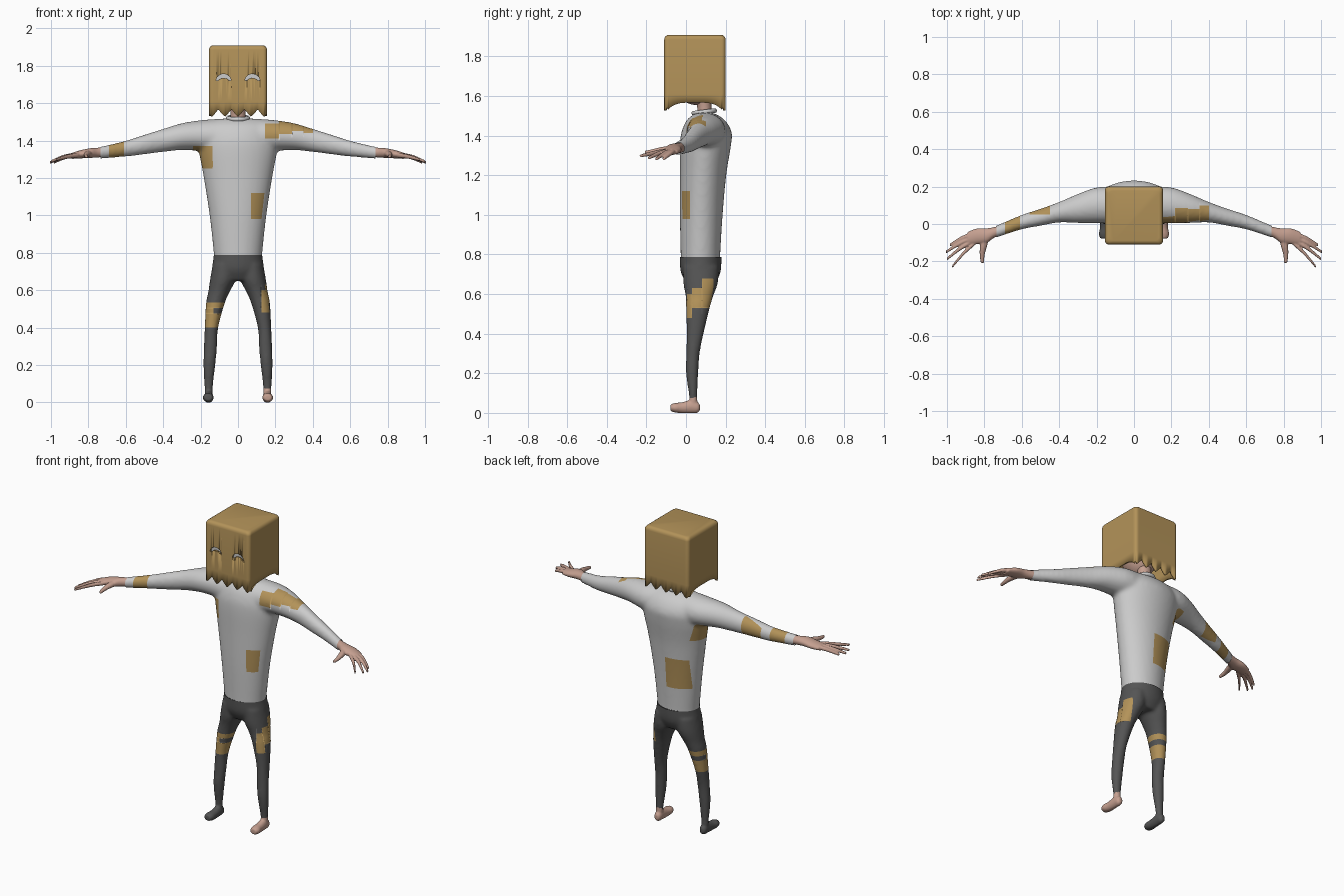
import bpy, bmesh, math
from mathutils import Vector

if "Cube" in bpy.data.objects:
    bpy.data.objects.remove(bpy.data.objects["Cube"])


def mat(name, r, g, b):
    m = bpy.data.materials.new(name)
    m.diffuse_color = (r, g, b, 1)
    m.use_nodes = True
    m.node_tree.nodes["Principled BSDF"].inputs["Base Color"].default_value = m.diffuse_color
    return m


CLOTH = mat("light_cloth", .68, .68, .68)
DARK = mat("dark_cloth", .09, .09, .09)
CARD = mat("brown_paper", .45, .29, .1)
SKIN = mat("skin", .56, .35, .28)
WHITE = mat("eye_white", .8, .8, .8)


def make(name, bm, *mats):
    bmesh.ops.recalc_face_normals(bm, faces=bm.faces)
    me = bpy.data.meshes.new(name)
    bm.to_mesh(me)
    bm.free()
    ob = bpy.data.objects.new(name, me)
    bpy.context.collection.objects.link(ob)
    for m in mats:
        me.materials.append(m)
    for p in me.polygons:
        p.use_smooth = True
    return ob


def loft(bm, rings, axis, side=1, n=24, steps=5):
    """Smooth tube through elliptical rings (x, y, z, radius_u, radius_v)."""
    u, v = [a for a in range(3) if a != axis]
    dense = []
    for i in range(len(rings) - 1):
        a, b, c, d = (rings[min(max(i + k, 0), len(rings) - 1)] for k in (-1, 0, 1, 2))
        for t in (k / steps for k in range(steps)):
            dense.append([q + .5 * t * (r - p + t * (2*p - 5*q + 4*r - s + t * (3*(q - r) + s - p)))
                          for p, q, r, s in zip(a, b, c, d)])
    dense.append(rings[-1])
    loops = []
    for x, y, z, ru, rv in dense:
        loop = []
        for k in range(n):
            co = Vector((x, y, z))
            co[u] += ru * math.cos(2 * math.pi * k / n)
            co[v] += rv * math.sin(2 * math.pi * k / n)
            co.x *= side
            loop.append(bm.verts.new(co))
        loops.append(loop)
    for a, b in zip(loops, loops[1:]):
        for k in range(n):
            bm.faces.new((a[k], a[(k + 1) % n], b[(k + 1) % n], b[k]))
    bm.faces.new(loops[0])
    bm.faces.new(loops[-1])


def fuse(name, bm, voxel, smooth):
    """Merge overlapping tubes into one skin; returns object and fresh bmesh."""
    ob = make(name, bm)
    r = ob.modifiers.new("merge", 'REMESH')
    r.mode, r.voxel_size = 'VOXEL', voxel
    s = ob.modifiers.new("soften", 'SMOOTH')
    s.factor, s.iterations = .5, smooth
    me = bpy.data.meshes.new_from_object(ob.evaluated_get(bpy.context.evaluated_depsgraph_get()))
    bpy.data.objects.remove(ob)
    out = bmesh.new()
    out.from_mesh(me)
    return out


def trim(bm, co, no):
    bmesh.ops.bisect_plane(bm, geom=bm.verts[:] + bm.edges[:] + bm.faces[:],
                           plane_co=co, plane_no=no, clear_outer=True)


def patch(bm, lo, hi, index=1):
    """Cut a clean box outline into the surface and colour the faces inside."""
    def inside(f, pad):
        c = f.calc_center_median()
        return all(lo[i] - pad < c[i] < hi[i] + pad for i in range(3))
    for a in range(3):
        for lim in (lo[a], hi[a]):
            if abs(lim) < 5:
                fs = [f for f in bm.faces if inside(f, .03)]
                geom = fs + list({e for f in fs for e in f.edges}) + list({v for f in fs for v in f.verts})
                no = [0, 0, 0]
                no[a] = 1
                co = [0, 0, 0]
                co[a] = lim
                bmesh.ops.bisect_plane(bm, geom=geom, plane_co=co, plane_no=no)
    for f in bm.faces:
        if inside(f, 0):
            f.material_index = index


# Shirt: torso and sleeves
bm = bmesh.new()
loft(bm, [(0, .073, .74, .127, .1), (0, .073, .8, .13, .1), (0, .077, 1, .152, .108),
          (0, .086, 1.2, .183, .117), (0, .098, 1.35, .21, .129), (0, .104, 1.42, .21, .126),
          (0, .1, 1.48, .19, .095), (0, .095, 1.515, .13, .045)], 2, n=40)
for s in (1, -1):
    loft(bm, [(0, .1, 1.42, .1, .1), (.1, .1, 1.42, .1, .097), (.2, .1, 1.426, .096, .083),
              (.3, .083, 1.421, .078, .072), (.4, .063, 1.401, .055, .062), (.5, .036, 1.379, .046, .053),
              (.6, .01, 1.357, .039, .043), (.73, -.038, 1.336, .033, .033),
              (.78, -.055, 1.33, .032, .032)], 0, s)
bm = fuse("shirt", bm, .011, 7)
trim(bm, (0, 0, .785), (0, 0, -1))
for s in (1, -1):
    trim(bm, (.735 * s, 0, 0), (s, 0, 0))
for lo, hi in [((.145, -9, 1.41), (.22, .09, 1.49)), ((.22, -9, 1.435), (.29, .085, 9)),
               ((.29, -9, 1.45), (.35, .08, 9)), ((.35, -9, 1.44), (.4, .1, 9)),
               ((.07, -9, .98), (.25, .02, 1.12)), ((-.24, -9, 1.25), (-.135, .17, 1.37)),
               ((-.13, .1, .93), (.01, 9, 1.12)), ((-.69, -9, 1), (-.61, 9, 9)),
               ((-.56, .05, 1), (-.45, 9, 9))]:
    patch(bm, lo, hi)
make("shirt", bm, CLOTH, CARD)

# Trousers: hips and two legs
bm = bmesh.new()
loft(bm, [(0, .073, .84, .13, .103), (0, .074, .785, .13, .105), (0, .074, .71, .137, .1),
          (0, .075, .65, .11, .07)], 2, n=40)
for s in (1, -1):
    loft(bm, [(.07, .075, .74, .065, .09), (.08, .074, .66, .069, .088), (.102, .068, .59, .057, .07),
              (.121, .06, .53, .05, .06), (.142, .046, .4, .036, .043), (.147, .035, .3, .035, .034),
              (.153, .031, .2, .032, .031), (.157, .036, .09, .023, .021), (.157, .037, .04, .022, .02)], 2, s)
bm = fuse("trousers", bm, .009, 6)
trim(bm, (0, 0, .787), (0, 0, 1))
trim(bm, (0, 0, .075), (0, 0, -1))
for lo, hi in [((-9, -9, .4), (-.03, 9, .475)), ((-9, -9, .505), (-.03, 9, .535)),
               ((-9, -9, .475), (-.13, .05, .505)), ((.125, .08, .53), (9, .15, .68)),
               ((.125, .03, .53), (9, .08, .63)), ((.125, -9, .48), (9, .03, .6))]:
    patch(bm, lo, hi)
make("trousers", bm, DARK, CARD)

# Feet (one bare, one in a sock) and hands
for s, tag, cover in ((1, "left", SKIN), (-1, "right", DARK)):
    bm = bmesh.new()
    loft(bm, [(.157, .07, .027, .012, .016), (.157, .057, .028, .021, .028), (.157, .03, .032, .023, .034),
              (.157, -.02, .026, .025, .028), (.159, -.055, .026, .029, .024),
              (.159, -.078, .026, .02, .017)], 1, s)
    loft(bm, [(.157, .037, .11, .018, .017), (.157, .037, .07, .021, .02), (.157, .035, .03, .02, .022)], 2, s)
    bm = fuse("foot", bm, .005, 4)
    make(tag + ("_bare_foot" if s > 0 else "_sock"), bm, cover)

    bm = bmesh.new()
    loft(bm, [(.7, -.03, 1.339, .026, .026), (.75, -.046, 1.336, .029, .026), (.79, -.063, 1.333, .04, .026),
              (.84, -.066, 1.327, .042, .022), (.89, -.078, 1.318, .036, .016)], 0, s)
    for y0, xt, yt, zt in ((-.052, .985, -.113, 1.283), (-.068, 1.005, -.15, 1.283),
                           (-.084, 1, -.187, 1.288), (-.1, .972, -.228, 1.298)):
        loft(bm, [(.85, y0, 1.323, .013, .013), ((.85 + xt) / 2, (y0 + yt) / 2 + .008, 1.314, .012, .012),
                  (xt, yt, zt, .008, .008)], 0, s, 12)
    loft(bm, [(.79, -.06, 1.33, .02, .02), (.805, -.12, 1.328, .019, .016), (.812, -.17, 1.32, .013, .012),
              (.81, -.208, 1.315, .009, .009)], 1, s, 12)
    make(tag + "_hand", fuse("hand", bm, .0045, 2), SKIN)

# Neck, head and collar
bm = bmesh.new()
loft(bm, [(0, .095, 1.47, .045, .04), (0, .093, 1.54, .04, .036), (0, .085, 1.62, .045, .042)], 2)
make("neck", bm, SKIN)
bpy.ops.mesh.primitive_uv_sphere_add(segments=32, ring_count=16, location=(0, .05, 1.69))
head = bpy.context.object
head.name, head.scale = "head", (.1, .115, .135)
head.data.materials.append(SKIN)
bpy.ops.object.shade_smooth()
bpy.ops.mesh.primitive_torus_add(major_segments=40, minor_segments=10, major_radius=.053, minor_radius=.012,
                                 location=(0, .092, 1.52), rotation=(.12, 0, 0))
bpy.context.object.name = "collar"
bpy.context.object.data.materials.append(CLOTH)
bpy.ops.object.shade_smooth()


# Paper bag: rounded square walls, torn hem front and back
def square(half, r, z):
    pts = []
    for q in range(4):
        c, s = round(math.cos(q * math.pi / 2)), round(math.sin(q * math.pi / 2))
        row = [(half, -(half - r) + 2 * (half - r) * k / 40) for k in range(41)]
        row += [(half - r + r * math.cos(t), half - r + r * math.sin(t))
                for t in (math.pi / 10 * k for k in range(1, 5))]
        pts += [(x * c - y * s, x * s + y * c + .045, z) for x, y in row]
    return pts


def hem(x, y):
    if abs(y - .045) > .14:
        tooth = abs(((x + .14) / .07) % 1 - .5) * 2
        return 1.57 - .043 * tooth ** .8
    return 1.567 - .04 * min(1, abs(y - .045) / .14) ** 4


bm = bmesh.new()
R = .02
levels = [square(.155, R, 0), square(.155, R, 1.61), square(.155, R, 1.885)]
levels += [square(.155 - .022 * (1 - math.cos(t)), R, 1.885 + .024 * math.sin(t))
           for t in (math.pi / 8 * k for k in range(1, 5))]
levels[0] = [(x, y, hem(x, y)) for x, y, z in levels[0]]
loops = [[bm.verts.new(p) for p in lv] for lv in levels]
for a, b in zip(loops, loops[1:]):
    for k in range(len(a)):
        j = (k + 1) % len(a)
        bm.faces.new((a[k], a[j], b[j], b[k]))
bm.faces.new(loops[-1])
bag = make("paper_bag", bm, CARD)
sol = bag.modifiers.new("thickness", 'SOLIDIFY')
sol.thickness, sol.offset = .012, -1

# Arched eye holes with a white backing
bm = bmesh.new()
for cx in (-.077, .077):
    arc = [math.pi * k / 16 for k in range(17)]
    shape = [(cx + .04 * math.cos(t), 1.72 + .036 * math.sin(t)) for t in arc]
    shape += [(cx + .027 * math.cos(t), 1.72 + .014 * math.sin(t)) for t in reversed(arc)]
    f = bm.faces.new([bm.verts.new((x, -.16, z)) for x, z in shape])
    ext = bmesh.ops.extrude_face_region(bm, geom=[f])
    bmesh.ops.translate(bm, vec=(0, .075, 0), verts=[v for v in ext["geom"] if isinstance(v, bmesh.types.BMVert)])
cutter = make("eye_cutter", bm)
cutter.hide_render = True
cutter.hide_set(True)
cut = bag.modifiers.new("eye_holes", 'BOOLEAN')
cut.operation, cut.solver, cut.object = 'DIFFERENCE', 'EXACT', cutter
bpy.ops.object.select_all(action='DESELECT')
bag.select_set(True)
bpy.context.view_layer.objects.active = bag
bpy.ops.object.shade_smooth_by_angle(angle=math.radians(35))
bpy.ops.mesh.primitive_cube_add(size=1, location=(0, -.09, 1.735))
eyes = bpy.context.object
eyes.name, eyes.scale = "eye_backing", (.26, .006, .08)
eyes.data.materials.append(WHITE)
